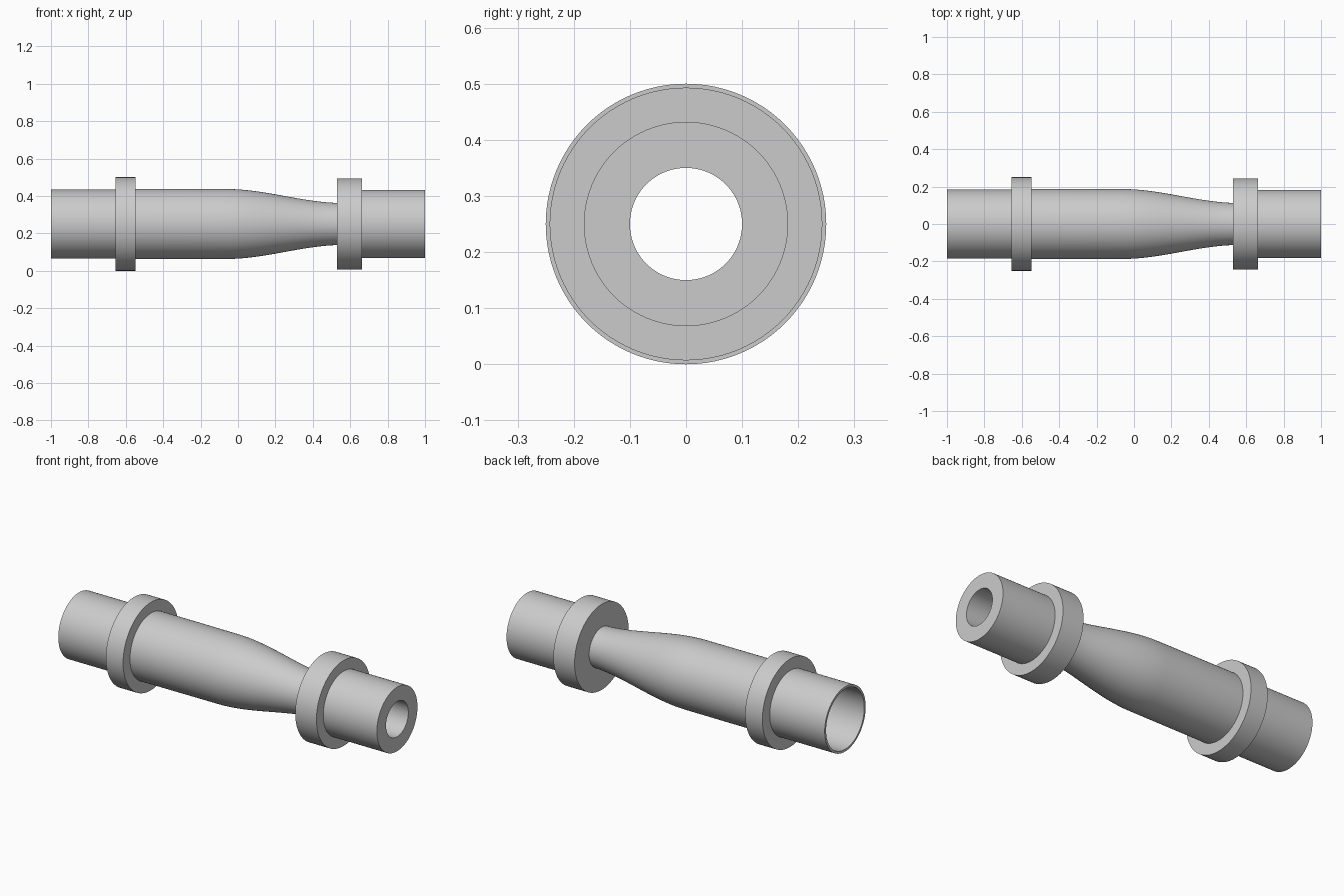
import bpy, bmesh, math
from mathutils import Matrix

if "Cube" in bpy.data.objects:
    bpy.data.objects.remove(bpy.data.objects["Cube"])

SEGMENTS = 96
AXIS_Z = 0.25


def taper(r_start, r_end, x0=-0.06, x1=0.56, x_stop=0.53, steps=20):
    """Smooth S-curve from the wide radius to the neck radius."""
    pts = []
    for i in range(steps + 1):
        x = x0 + (x_stop - x0) * i / steps
        t = (x - x0) / (x1 - x0)
        pts.append((x, r_start + (r_end - r_start) * t * t * (3 - 2 * t)))
    return pts


def lathe(name, profile):
    """Revolve a closed (x, radius) profile around the x axis."""
    bm = bmesh.new()
    rings = []
    for x, r in profile:
        rings.append([bm.verts.new((x, r * math.cos(a), r * math.sin(a)))
                      for a in (2 * math.pi * k / SEGMENTS for k in range(SEGMENTS))])
    for i, ring in enumerate(rings):
        nxt = rings[(i + 1) % len(rings)]
        for k in range(SEGMENTS):
            j = (k + 1) % SEGMENTS
            bm.faces.new((ring[k], ring[j], nxt[j], nxt[k]))
    bmesh.ops.recalc_face_normals(bm, faces=bm.faces)
    bm.transform(Matrix.Translation((0, 0, AXIS_Z)))
    mesh = bpy.data.meshes.new(name)
    bm.to_mesh(mesh)
    bm.free()
    obj = bpy.data.objects.new(name, mesh)
    bpy.context.collection.objects.link(obj)
    bpy.ops.object.select_all(action='DESELECT')
    obj.select_set(True)
    bpy.context.view_layer.objects.active = obj
    bpy.ops.object.shade_smooth_by_angle(angle=math.radians(30))
    return obj


# Outer skin: inlet pipe, inlet collar, tapering body, outlet collar, outlet pipe
inlet = [(-1.0, 0.184), (-0.655, 0.184), (-0.655, 0.25), (-0.547, 0.25), (-0.547, 0.188)]
body = taper(0.187, 0.112)
outlet = [(0.53, 0.243), (0.663, 0.243), (0.663, 0.182), (1.0, 0.182)]

# Through bore, following the body from the narrow outlet back to the wide inlet
bore = [(1.0, 0.1)] + taper(0.171, 0.1)[::-1] + [(-1.0, 0.171)]

lathe("tapered_pipe_fitting", inlet + body + outlet + bore)
